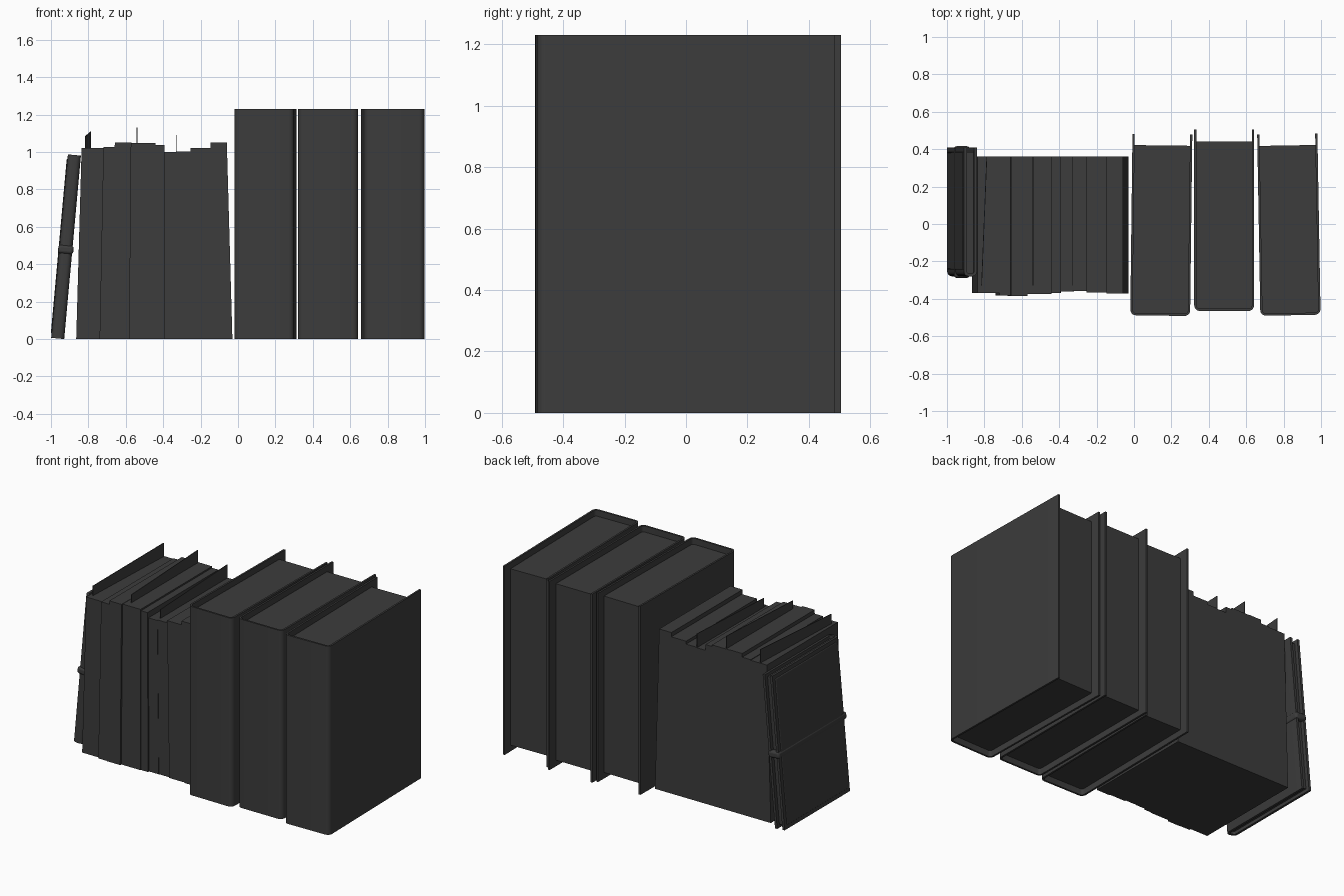
import bpy, bmesh, math
from mathutils import Matrix

if "Cube" in bpy.data.objects:
    bpy.data.objects.remove(bpy.data.objects["Cube"])

dark = bpy.data.materials.new("dark_grey")
dark.diffuse_color = (0.045, 0.045, 0.045, 1)
dark.use_nodes = True
dark.node_tree.nodes["Principled BSDF"].inputs["Base Color"].default_value = dark.diffuse_color


def finish(name, bm, matrix=Matrix(), bevel=0.0):
    bmesh.ops.recalc_face_normals(bm, faces=bm.faces)
    mesh = bpy.data.meshes.new(name)
    bm.to_mesh(mesh)
    bm.free()
    ob = bpy.data.objects.new(name, mesh)
    bpy.context.collection.objects.link(ob)
    mesh.materials.append(dark)
    ob.matrix_world = matrix
    if bevel:
        mod = ob.modifiers.new("bevel", 'BEVEL')
        mod.width, mod.segments = bevel, 3
    bpy.context.view_layer.objects.active = ob
    ob.select_set(True)
    bpy.ops.object.shade_smooth_by_angle(angle=math.radians(35))
    ob.select_set(False)
    return ob


def box(name, x0, x1, y0, y1, z0, z1, matrix=Matrix(), bevel=0.0):
    bm = bmesh.new()
    bmesh.ops.create_cube(bm, size=1)
    for v in bm.verts:
        v.co.x = x0 if v.co.x < 0 else x1
        v.co.y = y0 if v.co.y < 0 else y1
        v.co.z = z0 if v.co.z < 0 else z1
    return finish(name, bm, matrix, bevel)


def extrude(name, outline, z0, z1, matrix=Matrix()):
    bm = bmesh.new()
    face = bm.faces.new([bm.verts.new((x, y, z0)) for x, y in outline])
    top = bmesh.ops.extrude_face_region(bm, geom=[face])["geom"]
    for v in top:
        if isinstance(v, bmesh.types.BMVert):
            v.co.z = z1
    return finish(name, bm, matrix)


def u_side(hw, y0, y1, r):
    """U path from back left, round the spine, to back right."""
    pts = [(-hw, y1)]
    for sx, a0 in ((-1, 180), (1, 270)):
        for i in range(6):
            a = math.radians(a0 + i * 18)
            pts.append((sx * (hw - r) + r * math.cos(a), y0 + r + r * math.sin(a)))
    return pts + [(hw, y1)]


def bound_book(name, width, y0, y1, page_y1, height, t, r, recess, matrix):
    hw = width / 2
    outer = u_side(hw, y0, y1, r)
    inner = u_side(hw - t, y0 + t, y1, max(r - t, 0.004))
    extrude(name + "_cover", outer + inner[::-1], 0, height, matrix)
    pages = u_side(hw - t, y0 + t, page_y1, max(r - t, 0.004))
    extrude(name + "_pages", pages, recess, height - recess, matrix)


# Three large bound volumes
for name, cx, w, y0, y1, py, rot in (
        ("left_volume", 0.146, 0.32, -0.49, 0.48, 0.42, -0.7),
        ("middle_volume", 0.482, 0.32, -0.465, 0.505, 0.44, 0.0),
        ("right_volume", 0.828, 0.322, -0.488, 0.482, 0.42, 1.0)):
    m = Matrix.Translation((cx, 0, 0)) @ Matrix.Rotation(math.radians(rot), 4, 'Z')
    bound_book(name, w, y0, y1, py, 1.23, 0.012, 0.03, 0.04, m)

# Stack of thin booklets, narrowing slightly to the top: x at base, front y, top z
edges = [-0.865, -0.74, -0.675, -0.58, -0.44, -0.39, -0.32, -0.24, -0.125, -0.03]
fronts = [-0.37, -0.382, -0.385, -0.374, -0.37, -0.36, -0.358, -0.366, -0.372]
tops = [1.022, 1.026, 1.05, 1.048, 1.038, 1.0, 1.003, 1.022, 1.05]
mid = -0.4475


def narrow(x, z):
    return mid + (x - mid) * (1 - 0.068 * z)


for i, (front, top) in enumerate(zip(fronts, tops)):
    bm = bmesh.new()
    bmesh.ops.create_cube(bm, size=1)
    for v in bm.verts:
        z = 0 if v.co.z < 0 else top
        x = edges[i] if v.co.x < 0 else edges[i + 1]
        v.co = (narrow(x, z), front if v.co.y < 0 else 0.362, z)
    finish(f"booklet_{i + 1}", bm)

# Thin cards standing up between the booklets: front x, back x, front z, back z
for i, (xf, xb, zf, zb) in enumerate(((-0.815, -0.787, 1.085, 1.11),
                                      (-0.54, -0.54, 1.10, 1.13),
                                      (-0.33, -0.33, 1.06, 1.09))):
    bm = bmesh.new()
    bmesh.ops.create_cube(bm, size=1)
    for v in bm.verts:
        back = v.co.y > 0
        v.co = ((xb if back else xf) + v.co.x * 0.004,
                0.358 if back else -0.33,
                0.95 if v.co.z < 0 else (zb if back else zf))
    finish(f"card_{i + 1}", bm)

# Leaning notebook with an elastic band
lean = Matrix.Translation((-0.964, 0, 0.003)) @ Matrix.Rotation(math.radians(5.2), 4, 'Y')
bound_book("notebook", 0.07, -0.28, 0.41, 0.385, 0.985, 0.016, 0.026, 0.02, lean)
box("notebook_band", -0.041, 0.041, -0.288, 0.416, 0.455, 0.5, lean, 0.014)
# padded panel on the outer face of the notebook
box("notebook_panel", -0.039, -0.02, -0.245, 0.385, 0.025, 0.96, lean, 0.006)
